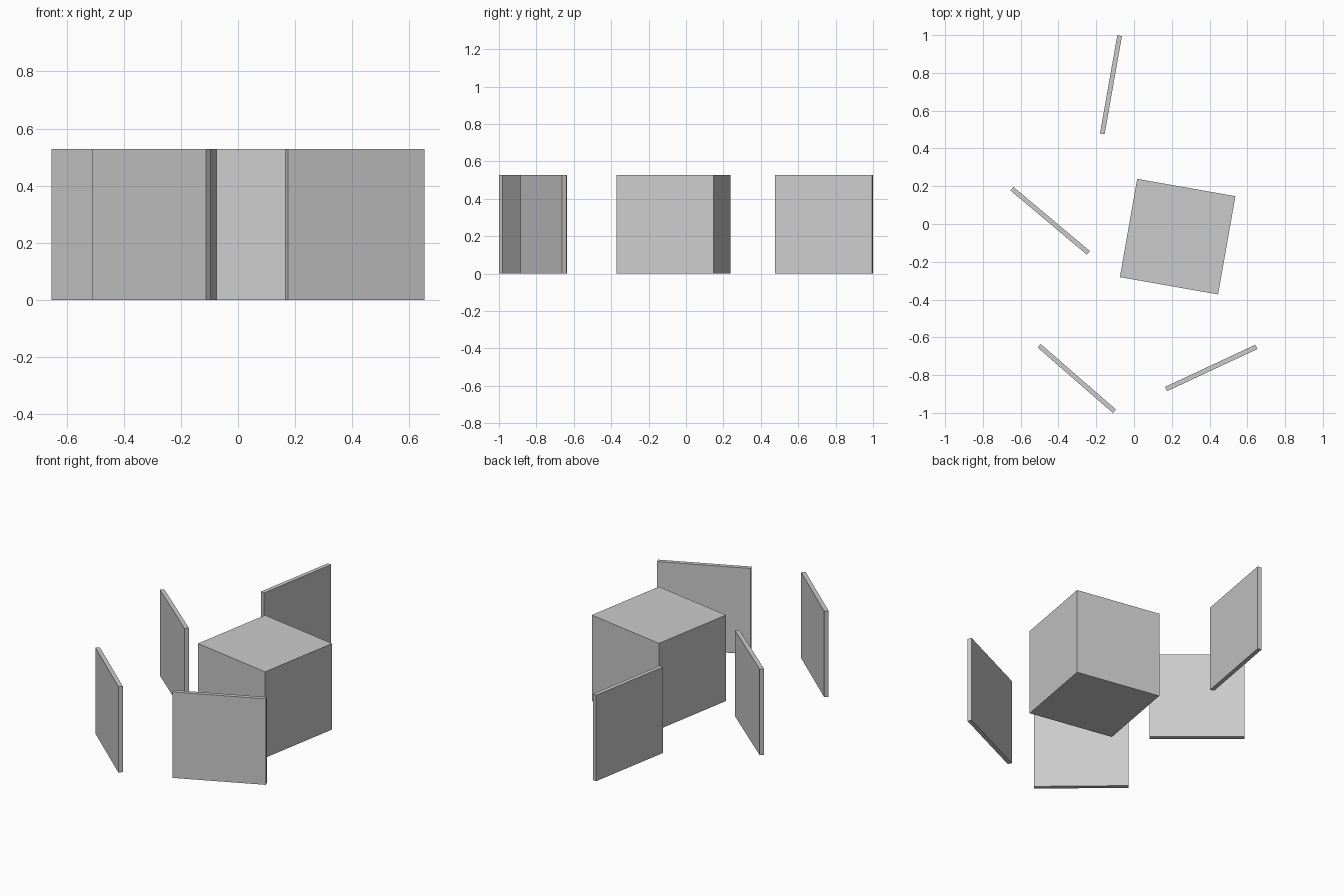
import bpy
from math import radians

if "Cube" in bpy.data.objects:
    bpy.data.objects.remove(bpy.data.objects["Cube"])

SIZE = 0.528    # cube edge, also panel length and height
THICK = 0.025   # panel thickness


def upright_box(name, x, y, angle, depth):
    """Box standing on the floor, turned about z."""
    bpy.ops.mesh.primitive_cube_add(size=1, location=(x, y, SIZE / 2),
                                    rotation=(0, 0, radians(angle)))
    ob = bpy.context.object
    ob.name = name
    ob.scale = (SIZE, depth, SIZE)
    bpy.ops.object.transform_apply(location=False, rotation=False, scale=True)
    return ob


# Central block
upright_box("block", 0.231, -0.067, -10, SIZE)

# Free-standing panels around it
panels = {
    "back_panel": (-0.122, 0.737, 80),
    "left_panel": (-0.444, 0.017, -40),
    "front_left_panel": (-0.303, -0.818, -41),
    "front_right_panel": (0.409, -0.762, 25),
}
for name, (x, y, angle) in panels.items():
    upright_box(name, x, y, angle, THICK)
